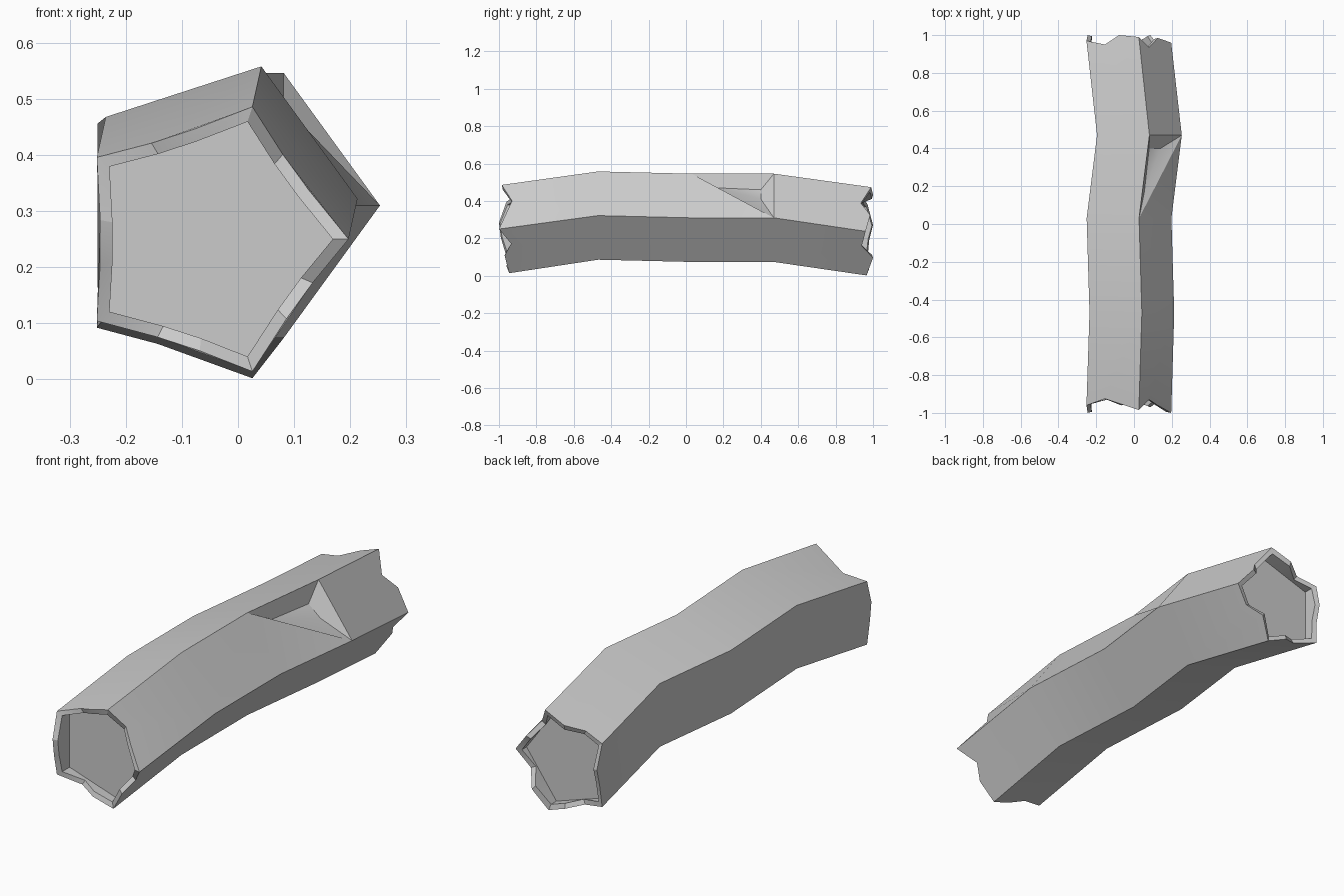
import bpy, bmesh
from math import cos, sin, tau
from mathutils import Vector

cube = bpy.data.objects.get("Cube")
if cube:
    bpy.data.objects.remove(cube)

SIDES = 5
R_OUT, R_IN = 0.248, 0.22

grey = bpy.data.materials.new("weathered grey")
grey.use_nodes = True
grey.diffuse_color = (0.6, 0.6, 0.6, 1)
grey.node_tree.nodes["Principled BSDF"].inputs["Base Color"].default_value = (0.6, 0.6, 0.6, 1)


def corner(center, k, radius):
    """Corner k of the pentagon cross-section around center."""
    a = tau * k / SIDES
    return Vector((center[0] + radius * cos(a), center[1], center[2] + radius * sin(a)))


def rim_points(center, radius, reach, sign, dents):
    """Three points per pentagon side, at the given distances along y."""
    pts = []
    for k in range(SIDES):
        a, b = corner(center, k, radius), corner(center, k + 1, radius)
        for j, t in enumerate((0, 0.38, 0.66)):
            p = a.lerp(b, t)
            if j:  # side points are pushed slightly inward
                p = p.lerp(Vector(center), dents)
            p.y = sign * reach[3 * k + j]
            pts.append(p)
    return pts


bm = bmesh.new()


def add(points):
    return [bm.verts.new(p) for p in points]


# Bent trunk rings
centers = [(-0.035, -0.47, 0.322), (-0.05, 0.03, 0.31), (0.005, 0.47, 0.31)]
rings = [add(corner(c, k, R_OUT) for k in range(SIDES)) for c in centers]
for i in range(2):
    for k in range(SIDES):
        n = (k + 1) % SIDES
        a, b, c, d = rings[i][k], rings[i][n], rings[i + 1][n], rings[i + 1][k]
        if i == 1 and k == 0:
            # Splintered dent in the upper right side
            bm.faces.new((a, b, d))
            inner = add([(0.055, 0.17, 0.47), (0.08, 0.40, 0.46), (0.14, 0.40, 0.41)])
            outer = [b, c, d]
            for m in range(3):
                q = (m + 1) % 3
                bm.faces.new((outer[m], outer[q], inner[q], inner[m]))
            bm.faces.new(inner)
        else:
            bm.faces.new((a, b, c, d))

# Broken hollow ends: outer rim, inner rim and recessed floor
front_reach = [1.0, .96, .93, .985, .95, .925, .96, 1.0, .99, .96, .93, .96, .945, .97, .935]
back_reach = [.96, .985, .935, .99, 1.0, .95, .97, 1.0, .98, .97, .94, .98, .965, 1.0, .94]
ends = [
    (rings[0], (-0.051, -0.95, 0.250), front_reach, -1, -0.90),
    (rings[2], (-0.051, 0.95, 0.238), back_reach, 1, 0.92),
]
for ring, center, reach, sign, floor_y in ends:
    outer = add(rim_points(center, R_OUT, reach, sign, 0.03))
    inner = add(rim_points(center, R_IN, [r - 0.006 for r in reach], sign, 0.03))
    floor = add(rim_points(center, R_IN, [abs(floor_y)] * 15, sign, 0))
    for k in range(SIDES):
        strip = [outer[(3 * k + j) % 15] for j in range(4)]
        bm.faces.new([ring[(k + 1) % SIDES], ring[k]] + strip)
    for i in range(15):
        n = (i + 1) % 15
        bm.faces.new((outer[i], outer[n], inner[n], inner[i]))
        bm.faces.new((inner[i], inner[n], floor[n], floor[i]))
    bm.faces.new(floor)

bmesh.ops.recalc_face_normals(bm, faces=bm.faces)
mesh = bpy.data.meshes.new("hollow_log")
bm.to_mesh(mesh)
bm.free()
mesh.materials.append(grey)

log = bpy.data.objects.new("hollow_log", mesh)
bpy.context.collection.objects.link(log)
bpy.ops.object.select_all(action="DESELECT")
log.select_set(True)
bpy.context.view_layer.objects.active = log
bpy.ops.object.shade_smooth_by_angle(angle=0.4)
